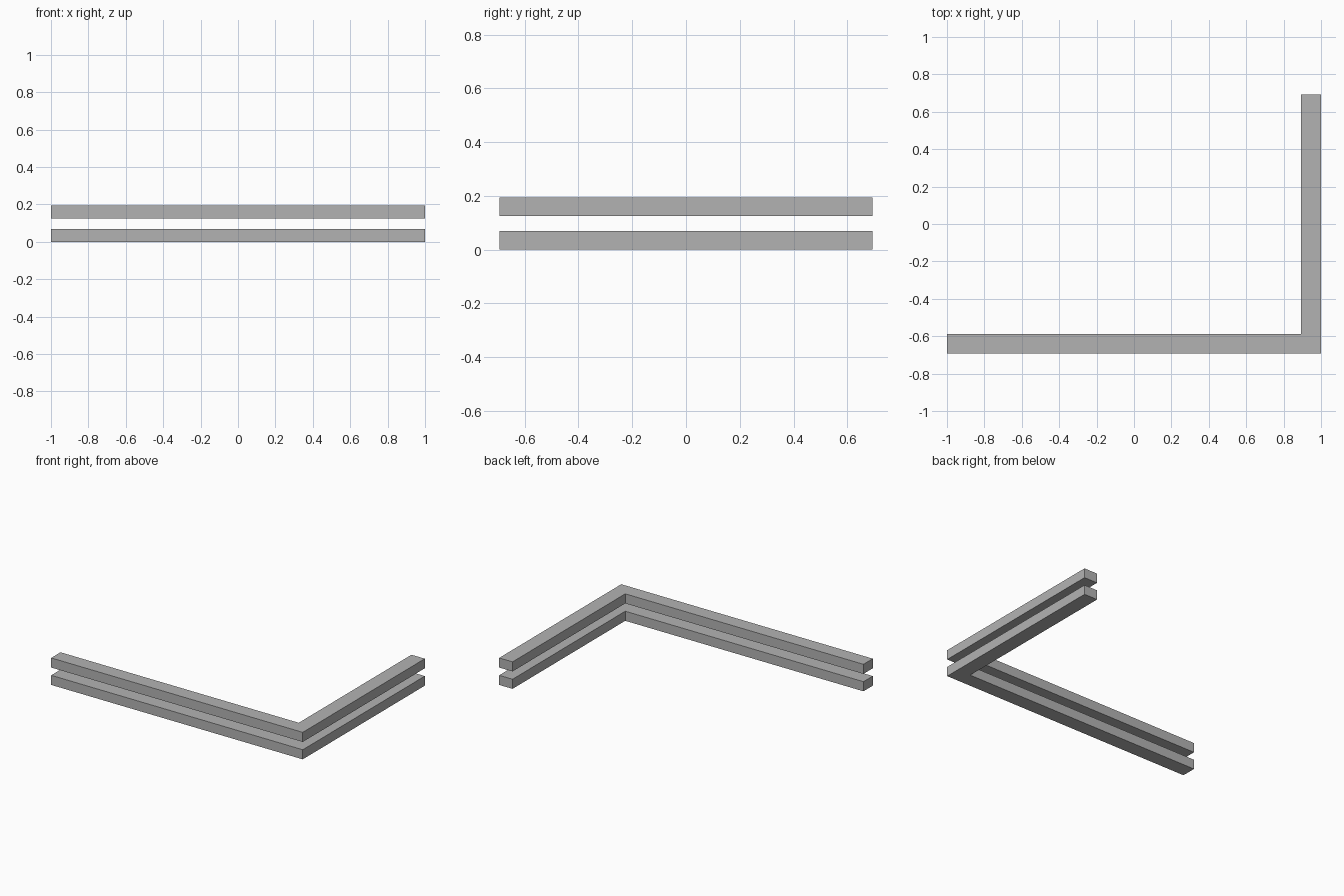
import bpy
import bmesh

cube = bpy.data.objects.get("Cube")
if cube:
    bpy.data.objects.remove(cube, do_unlink=True)

# Plain grey material
grey = bpy.data.materials.new("grey")
grey.use_nodes = True
color = (0.45, 0.45, 0.45, 1)
grey.diffuse_color = color
grey.node_tree.nodes["Principled BSDF"].inputs["Base Color"].default_value = color

HALF_X, HALF_Y = 1.0, 0.693
WIDTH = 0.106
THICKNESS = 0.069

# L-shaped plan: long front arm and shorter arm along the left side
inner_x, inner_y = HALF_X - WIDTH, -HALF_Y + WIDTH
profile = [
    (-HALF_X, -HALF_Y), (HALF_X, -HALF_Y), (HALF_X, HALF_Y),
    (inner_x, HALF_Y), (inner_x, inner_y), (-HALF_X, inner_y),
]


def corner_rail(name, bottom):
    """Extrude the L-shaped plan into a flat-faced rail."""
    bm = bmesh.new()
    base = bm.faces.new([bm.verts.new((x, y, bottom)) for x, y in profile])
    result = bmesh.ops.extrude_face_region(bm, geom=[base], use_keep_orig=True)
    top = [v for v in result["geom"] if isinstance(v, bmesh.types.BMVert)]
    bmesh.ops.translate(bm, verts=top, vec=(0, 0, THICKNESS))
    bmesh.ops.recalc_face_normals(bm, faces=bm.faces[:])
    mesh = bpy.data.meshes.new(name)
    bm.to_mesh(mesh)
    bm.free()
    mesh.materials.append(grey)
    obj = bpy.data.objects.new(name, mesh)
    bpy.context.collection.objects.link(obj)


# Two stacked rails with a gap between them
corner_rail("lower_rail", 0.0)
corner_rail("upper_rail", 0.125)
